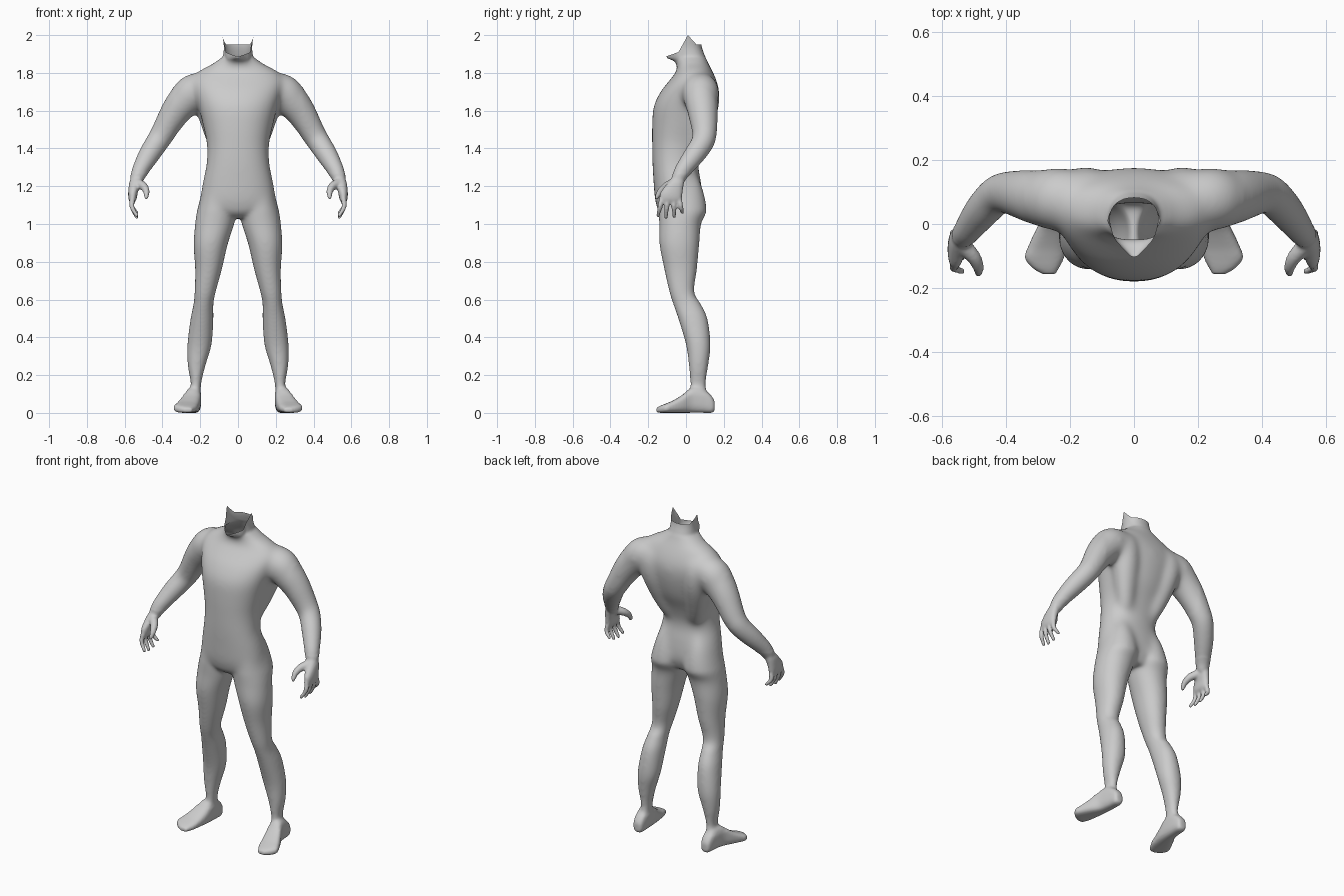
import bpy, bmesh, math
from mathutils import Vector

if "Cube" in bpy.data.objects:
    bpy.data.objects.remove(bpy.data.objects["Cube"])

SIDES = 32
bm = bmesh.new()


def spline(rows, steps=5):
    """Catmull-Rom interpolation through rows of numbers."""
    out = []
    for i in range(len(rows) - 1):
        a, b = rows[max(i - 1, 0)], rows[i]
        c, d = rows[i + 1], rows[min(i + 2, len(rows) - 1)]
        for s in range(steps):
            t = s / steps
            out.append([0.5 * (2 * q + (r - p) * t + (2 * p - 5 * q + 4 * r - u) * t * t
                               + (3 * q - p - 3 * r + u) * t ** 3)
                        for p, q, r, u in zip(a, b, c, d)])
    return out + [list(rows[-1])]


def loft(rings, side=1):
    """Closed skin over rings of points, mirrored in x when side is -1."""
    loops = [[bm.verts.new((p[0] * side, p[1], p[2])) for p in r] for r in rings]
    faces = [bm.faces.new(loops[0]), bm.faces.new(loops[-1][::-1])]
    for a, b in zip(loops, loops[1:]):
        for i in range(len(a)):
            j = (i + 1) % len(a)
            faces.append(bm.faces.new((a[j], a[i], b[i], b[j])))
    bmesh.ops.recalc_face_normals(bm, faces=faces)


def stack(rows, axis, power=2.0, side=1):
    """Rounded sections (position, u0, u1, v0, v1) stacked along z or y."""
    rings = []
    for pos, u0, u1, v0, v1 in spline(rows):
        ring = []
        for k in range(SIDES):
            a = math.tau * k / SIDES
            c, s = math.cos(a), math.sin(a)
            u = (u0 + u1) / 2 + (u1 - u0) / 2 * math.copysign(abs(c) ** (2 / power), c)
            v = (v0 + v1) / 2 + (v1 - v0) / 2 * math.copysign(abs(s) ** (2 / power), s)
            ring.append((u, v, pos) if axis == 'z' else (u, pos, v))
        rings.append(ring)
    loft(rings, side)


def tube(rows, side=1):
    """Round limb along points (x, y, z, radius) with a rounded tip."""
    pts = spline(rows)
    tip, before = Vector(pts[-1][:3]), Vector(pts[-2][:3])
    d, r = (tip - before).normalized(), pts[-1][3]
    pts += [[*(tip + d * r * math.sin(a)), r * math.cos(a)] for a in (0.5, 0.9, 1.3)]
    rings = []
    for i, p in enumerate(pts):
        t = Vector(pts[min(i + 1, len(pts) - 1)][:3]) - Vector(pts[max(i - 1, 0)][:3])
        t.normalize()
        n = t.cross(Vector((0.3, 1, 0.1))).normalized()
        b = t.cross(n)
        rings.append([Vector(p[:3]) + p[3] * (n * math.cos(a) + b * math.sin(a))
                      for a in (math.tau * k / 20 for k in range(20))])
    loft(rings, side)


# Torso and neck: z, half width, front y, back y
torso = [(1.03, .08, -.10, .05), (1.06, .16, -.14, .07), (1.12, .198, -.163, .088),
         (1.22, .187, -.172, .08), (1.32, .167, -.178, .065), (1.42, .165, -.18, .093),
         (1.52, .185, -.18, .14), (1.62, .21, -.172, .168), (1.70, .235, -.135, .176),
         (1.76, .245, -.088, .162), (1.81, .208, -.05, .14), (1.845, .142, -.045, .122),
         (1.88, .088, -.05, .105), (1.90, .078, -.055, .096), (1.95, .076, -.055, .082),
         (2.03, .088, -.055, .08)]
stack([(z, -w, w, f, b) for z, w, f, b in torso], 'z', 2.25)
# Throat wedge at the front of the neck
stack([(-.104, -.01, .01, 1.878, 2.0), (-.07, -.042, .042, 1.866, 2.0),
       (-.035, -.066, .066, 1.845, 2.0), (.02, -.07, .07, 1.83, 2.0)], 'y', 4)

# Legs: z, inner x, outer x, front y, back y
leg = [(1.32, .06, .12, -.10, .03), (1.22, .03, .175, -.135, .078),
       (1.14, .012, .2, -.145, .102),
       (1.07, .006, .217, -.145, .11), (1.0, .02, .227, -.142, .08),
       (.89, .055, .235, -.14, .07), (.76, .085, .227, -.115, .058),
       (.64, .118, .23, -.088, .044), (.575, .13, .236, -.068, .08),
       (.495, .13, .252, -.04, .115), (.36, .14, .268, 0, .13),
       (.25, .172, .266, .015, .118), (.15, .195, .25, .022, .105),
       (.05, .197, .255, .02, .12)]
# Feet: y, inner x, outer x, sole z, top z
foot = [(.152, .212, .25, .012, .06), (.135, .2, .262, 0, .09), (.09, .195, .27, 0, .13),
        (.03, .195, .282, 0, .135), (-.02, .2, .307, 0, .095), (-.07, .21, .33, 0, .065),
        (-.105, .218, .341, 0, .05), (-.135, .232, .32, 0, .038), (-.157, .245, .285, .003, .026)]
# Arms: x, y, z, radius
arm = [(.13, .08, 1.72, .08), (.23, .077, 1.70, .099), (.285, .081, 1.648, .091),
       (.335, .09, 1.585, .08), (.395, .098, 1.485, .066), (.43, .087, 1.43, .061),
       (.475, .04, 1.36, .056), (.52, -.02, 1.28, .044), (.535, -.04, 1.24, .036)]
# Shoulder blades and flanks of the back
blade = [(.12, .085, 1.75, .07), (.15, .093, 1.69, .086), (.14, .09, 1.6, .08),
         (.115, .06, 1.47, .062), (.09, .03, 1.38, .05)]
# Palms: z, x range, y range
palm = [(1.26, .50, .56, -.065, -.005), (1.22, .515, .575, -.095, -.01),
        (1.17, .53, .581, -.133, -.018), (1.135, .536, .58, -.14, -.022),
        (1.117, .545, .574, -.135, -.028)]
thumb = [(.53, -.07, 1.215, .026), (.499, -.105, 1.198, .022),
         (.485, -.137, 1.17, .017), (.486, -.155, 1.14, .011)]
# Fingers: base y, tip y, tip z
fingers = [(-.128, -.148, 1.043), (-.097, -.106, 1.034), (-.066, -.062, 1.038), (-.036, -.019, 1.06)]

for side in (1, -1):
    stack(leg, 'z', 2.1, side)
    stack(foot, 'y', 2.8, side)
    tube(arm, side)
    tube(blade, side)
    stack(palm, 'z', 2.3, side)
    tube(thumb, side)
    for y0, y1, z1 in fingers:
        tube([(.558, y0, 1.135, .0145), (.561, (y0 + y1) / 2, 1.09, .013),
              (.535, y1, z1, .0095)], side)

# Fuse all parts into one continuous skin
rough = bpy.data.meshes.new("body_parts")
bm.to_mesh(rough)
bm.free()
body = bpy.data.objects.new("body", rough)
bpy.context.collection.objects.link(body)
mod = body.modifiers.new("fuse", 'REMESH')
mod.mode = 'VOXEL'
mod.voxel_size = 0.007
dg = bpy.context.evaluated_depsgraph_get()
skin = bpy.data.meshes.new_from_object(body.evaluated_get(dg))
body.modifiers.clear()
body.data = skin
skin.name = "body"
bpy.data.meshes.remove(rough)

# Soften the joins: strongly on the trunk, gently on hands, feet and neck
bm = bmesh.new()
bm.from_mesh(skin)


def soften(verts, times):
    for _ in range(times):
        bmesh.ops.smooth_vert(bm, verts=verts, factor=0.5,
                              use_axis_x=True, use_axis_y=True, use_axis_z=True)


soften([v for v in bm.verts if 1.08 < v.co.z < 1.86 and abs(v.co.x) < 0.34], 40)
soften([v for v in bm.verts if 0.1 < v.co.z < 1.87
        and not (abs(v.co.x) > 0.44 and v.co.z < 1.27)], 14)
soften(bm.verts[:], 2)

# Open neck: rim slopes (height at y = 0.01, slope) on the front and back halves
front = [(2.0, 1.8), (1.9275, 0.35)]
back = [(2.0, -1.1), (1.95, 0.0)]
for h, k in front + back:
    top = [f for f in bm.faces if f.calc_center_median().z > 1.86]
    geom = top + list({e for f in top for e in f.edges}) + list({v for f in top for v in f.verts})
    bmesh.ops.bisect_plane(bm, geom=geom, dist=1e-5, plane_co=(0, .01, h), plane_no=(0, -k, 1))


def above_rim(f):
    c = f.calc_center_median()
    return c.z > max(h + k * (c.y - .01) for h, k in (front if c.y < .01 else back))


bmesh.ops.delete(bm, geom=[f for f in bm.faces if above_rim(f)], context='FACES')

# Rest the soles on the ground
low = min(v.co.z for v in bm.verts)
for v in bm.verts:
    if v.co.z < 0.05:
        v.co.z -= low * (1 - v.co.z / 0.05)
for f in bm.faces:
    f.smooth = True
bm.to_mesh(skin)
bm.free()

grey = bpy.data.materials.new("plain_grey")
grey.diffuse_color = (0.6, 0.6, 0.6, 1)
grey.use_nodes = True
grey.node_tree.nodes["Principled BSDF"].inputs["Base Color"].default_value = grey.diffuse_color
skin.materials.clear()
skin.materials.append(grey)
